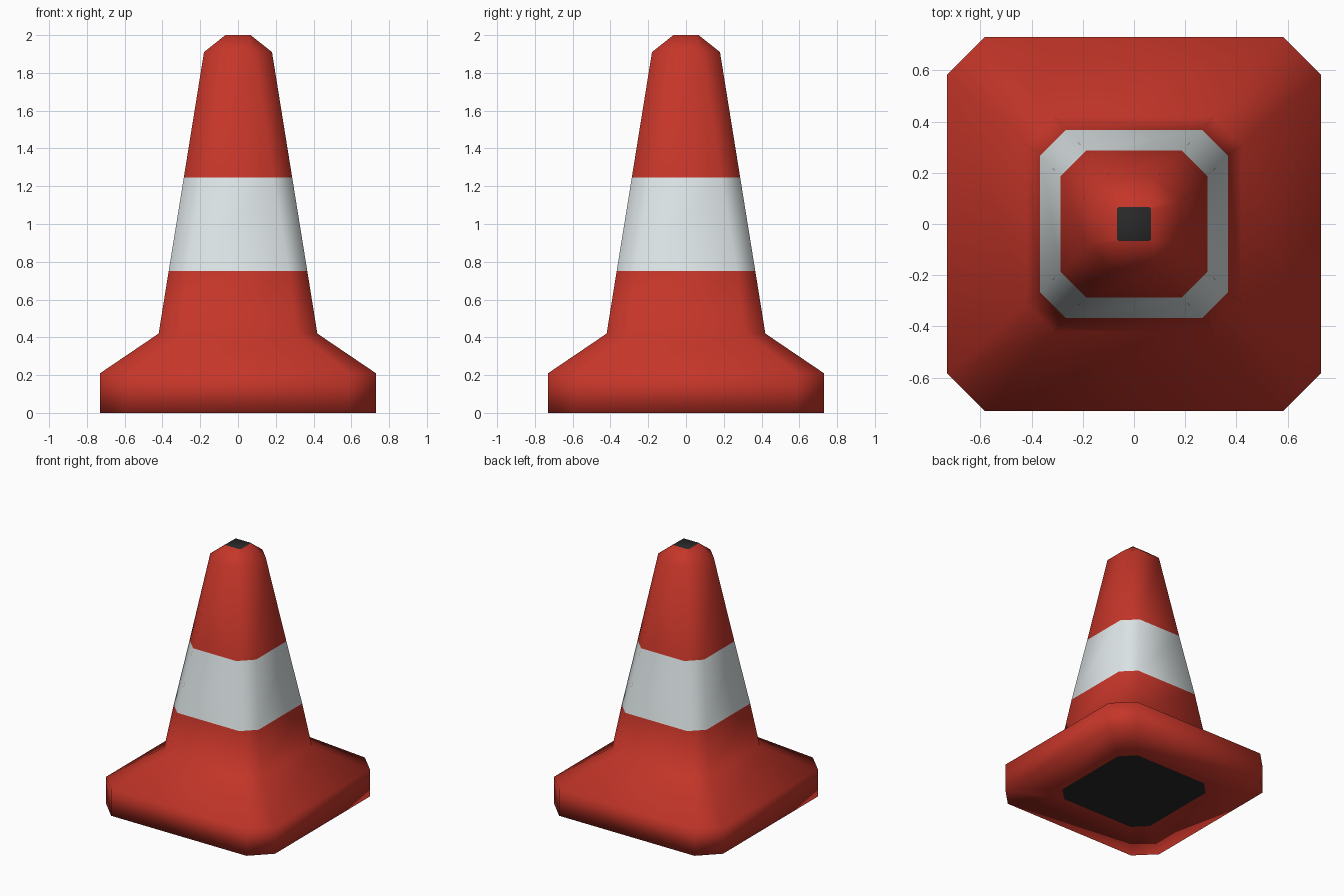
import bpy, bmesh

if "Cube" in bpy.data.objects:
    bpy.data.objects.remove(bpy.data.objects["Cube"])


def material(name, rgb):
    m = bpy.data.materials.new(name)
    m.diffuse_color = (*rgb, 1.0)
    m.use_nodes = True
    m.node_tree.nodes["Principled BSDF"].inputs["Base Color"].default_value = m.diffuse_color
    return m


# Chamfered-square sections: (half width, half length of the flat side, height)
SECTIONS = [
    (0.415, 0.315, 0.0),   # edge of dark underside panel
    (0.73, 0.585, 0.0),    # foot
    (0.73, 0.585, 0.21),   # top of base wall
    (0.42, 0.31, 0.42),    # root of the cone
    (0.367, 0.268, 0.75),  # stripe bottom
    (0.287, 0.187, 1.245), # stripe top
    (0.18, 0.085, 1.91),   # shoulder
    (0.067, 0.06, 2.0),    # rim of the tip
]
RED, WHITE, BLACK = 0, 1, 2

bm = bmesh.new()


def ring(h, f, z):
    pts = [(h, -f), (h, f), (f, h), (-f, h), (-h, f), (-h, -f), (-f, -h), (f, -h)]
    return [bm.verts.new((x, y, z)) for x, y in pts]


rings = [ring(*s) for s in SECTIONS]

# Walls: the stripe is the band between the two stripe sections
for i, (low, high) in enumerate(zip(rings, rings[1:])):
    for k in range(8):
        n = (k + 1) % 8
        face = bm.faces.new((low[k], low[n], high[n], high[k]))
        face.material_index = WHITE if i == 4 else RED

# Dark underside panel and tip
for loop in (rings[0][::-1], rings[-1]):
    bm.faces.new(loop).material_index = BLACK

for face in bm.faces:
    face.smooth = True

mesh = bpy.data.meshes.new("traffic_cone")
bm.to_mesh(mesh)
bm.free()
mesh.materials.append(material("cone red", (0.56, 0.036, 0.022)))
mesh.materials.append(material("stripe white", (0.74, 0.80, 0.81)))
mesh.materials.append(material("rubber black", (0.022, 0.022, 0.022)))
cone = bpy.data.objects.new("traffic_cone", mesh)
bpy.context.collection.objects.link(cone)
